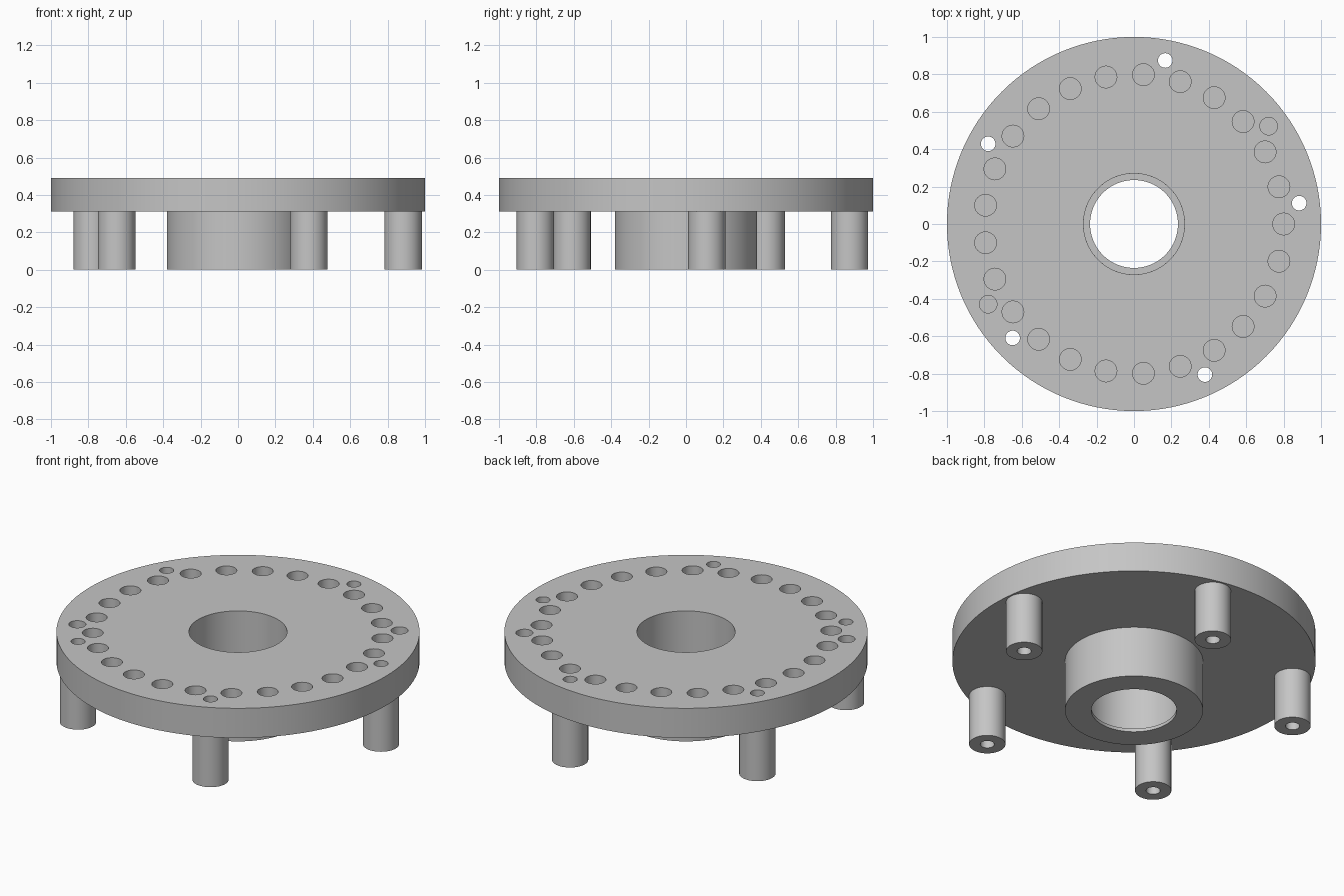
import bpy
import bmesh
from math import radians, cos, sin, tau
from mathutils import Matrix, Vector

if "Cube" in bpy.data.objects:
    bpy.data.objects.remove(bpy.data.objects["Cube"])

GREY = (0.56, 0.56, 0.56, 1)
metal = bpy.data.materials.new("satin_grey")
metal.use_nodes = True
metal.diffuse_color = GREY
metal.node_tree.nodes["Principled BSDF"].inputs["Base Color"].default_value = GREY

TOP, DECK = 0.49, 0.31          # plate top and underside
HUB_R, BORE_R, LIP_R, LIP_H = 0.38, 0.27, 0.235, 0.02
HOLE_R, HOLE_RING = 0.058, 0.80
SCREW_R, SCREW_RING, POST_R = 0.039, 0.89, 0.1
PIN_R, BLIND_DEPTH = 0.047, 0.13
STEP = 360 / 25


def polar(radius, degrees):
    a = radians(degrees)
    return Vector((radius * cos(a), radius * sin(a), 0))


def finish(name, bm):
    bmesh.ops.recalc_face_normals(bm, faces=bm.faces)
    mesh = bpy.data.meshes.new(name)
    bm.to_mesh(mesh)
    bm.free()
    mesh.materials.append(metal)
    ob = bpy.data.objects.new(name, mesh)
    bpy.context.collection.objects.link(ob)
    return ob


def smooth(ob):
    bpy.ops.object.select_all(action='DESELECT')
    ob.select_set(True)
    bpy.context.view_layer.objects.active = ob
    bpy.ops.object.shade_smooth_by_angle(angle=radians(30))


def lathe(name, profile, segments, location=(0, 0, 0)):
    """Spin a closed (radius, z) profile around the vertical axis."""
    bm = bmesh.new()
    rings = [[bm.verts.new((r * cos(tau * i / segments), r * sin(tau * i / segments), z))
              for i in range(segments)] for r, z in profile]
    for a, b in zip(rings, rings[1:] + rings[:1]):
        for i in range(segments):
            j = (i + 1) % segments
            bm.faces.new((a[i], a[j], b[j], b[i]))
    bm.transform(Matrix.Translation(location))
    return finish(name, bm)


def add_cutter(bm, radius, centre, bottom):
    height = TOP + 0.1 - bottom
    place = Matrix.Translation(centre + Vector((0, 0, bottom + height / 2)))
    bmesh.ops.create_cone(bm, cap_ends=True, segments=40, radius1=radius,
                          radius2=radius, depth=height, matrix=place)


# Round plate with its central bore
plate = lathe("plate", [(BORE_R, DECK), (1, DECK), (1, TOP), (BORE_R, TOP)], 128)

# Blind sockets, screw holes and two locating pin holes
holes = bmesh.new()
for i in range(25):
    add_cutter(holes, HOLE_R, polar(HOLE_RING, i * STEP), TOP - BLIND_DEPTH)
screw_spots = [polar(SCREW_RING, STEP / 2 + 72 * i) for i in range(5)]
for spot in screw_spots:
    add_cutter(holes, SCREW_R, spot, DECK - 0.1)
for turn in (2.5, 14.5):
    add_cutter(holes, PIN_R, polar(SCREW_RING, turn * STEP), TOP - BLIND_DEPTH)
cutter = finish("hole_cutter", holes)
cutter.hide_render = True

cut = plate.modifiers.new("holes", 'BOOLEAN')
cut.operation = 'DIFFERENCE'
cut.solver = 'EXACT'
cut.object = cutter
bpy.context.view_layer.objects.active = plate
bpy.ops.object.modifier_apply(modifier=cut.name)
bpy.data.objects.remove(cutter)
smooth(plate)

# Hub with a thin retaining lip at the foot of the bore
smooth(lathe("hub", [(LIP_R, 0), (HUB_R, 0), (HUB_R, DECK), (BORE_R, DECK),
                     (BORE_R, LIP_H), (LIP_R, LIP_H)], 96))

# Hollow standoff posts
for i, spot in enumerate(screw_spots, 1):
    smooth(lathe(f"post_{i}", [(SCREW_R, 0), (POST_R, 0), (POST_R, DECK),
                               (SCREW_R, DECK)], 40, spot))
